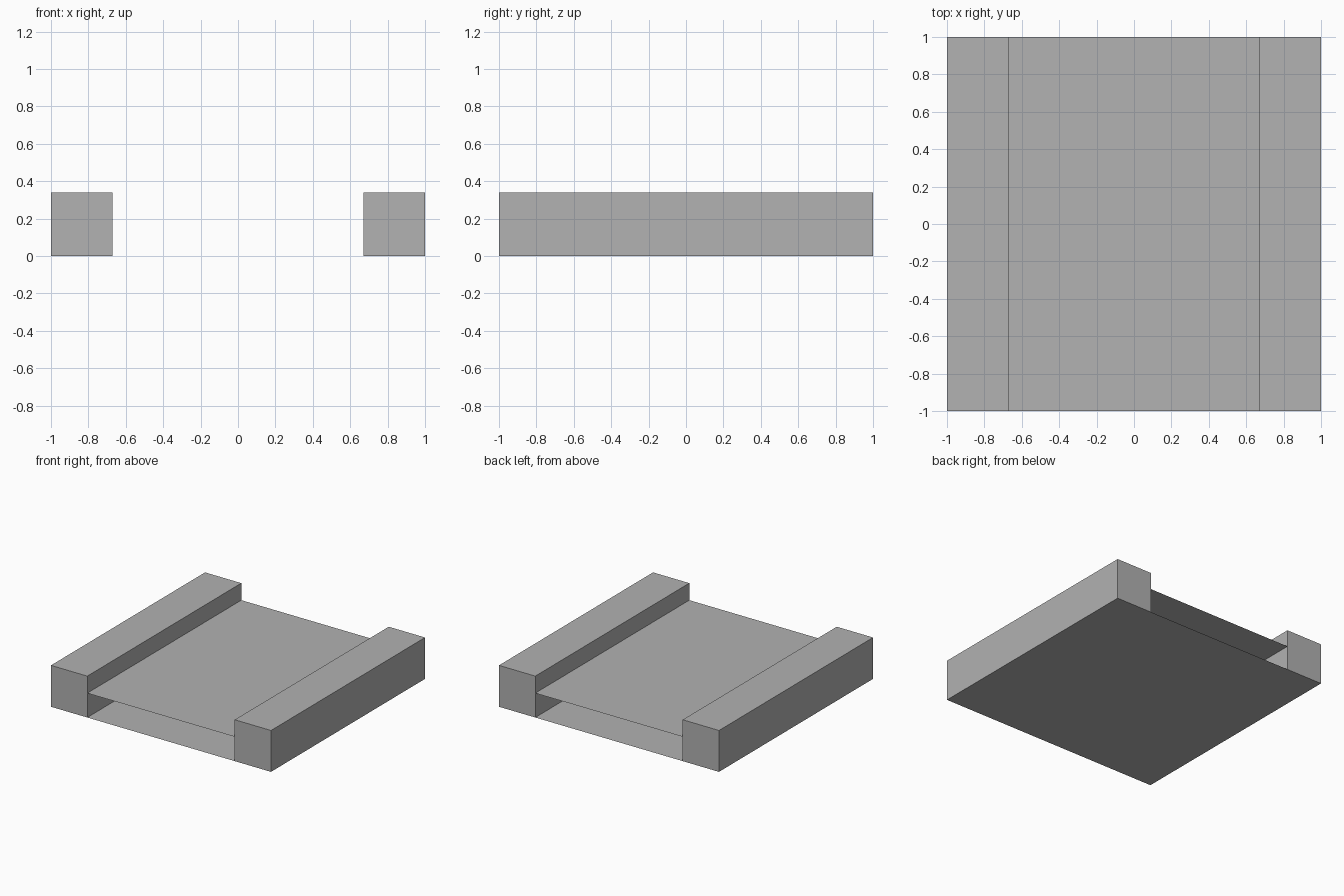
import bpy
import bmesh
from mathutils import Matrix

cube = bpy.data.objects.get("Cube")
if cube:
    bpy.data.objects.remove(cube, do_unlink=True)

LENGTH = 2.0
INNER = 0.67       # half the gap between the rails
RAIL_HEIGHT = 0.34
DECK_HEIGHT = 0.2

grey = bpy.data.materials.new("plain grey")
grey.use_nodes = True
colour = (0.445, 0.445, 0.445, 1)
grey.diffuse_color = colour
grey.node_tree.nodes["Principled BSDF"].inputs["Base Color"].default_value = colour


def add_object(name, bm):
    mesh = bpy.data.meshes.new(name)
    bm.to_mesh(mesh)
    bm.free()
    mesh.materials.append(grey)
    obj = bpy.data.objects.new(name, mesh)
    bpy.context.collection.objects.link(obj)
    return obj


def add_rail(name, side):
    width = 1 - INNER
    bm = bmesh.new()
    place = Matrix.Translation((side * (1 + INNER) / 2, 0, RAIL_HEIGHT / 2))
    bmesh.ops.create_cube(bm, size=1, matrix=place @ Matrix.Diagonal((width, LENGTH, RAIL_HEIGHT, 1)))
    add_object(name, bm)


def add_sheet(name, z):
    bm = bmesh.new()
    place = Matrix.Translation((0, 0, z))
    bmesh.ops.create_grid(bm, x_segments=1, y_segments=1, size=1,
                          matrix=place @ Matrix.Diagonal((INNER, LENGTH / 2, 1, 1)))
    add_object(name, bm)


# Solid side rails
add_rail("left_rail", 1)
add_rail("right_rail", -1)

# Thin sheets spanning the gap, open at front and back
add_sheet("deck_sheet", DECK_HEIGHT)
add_sheet("bottom_sheet", 0)
